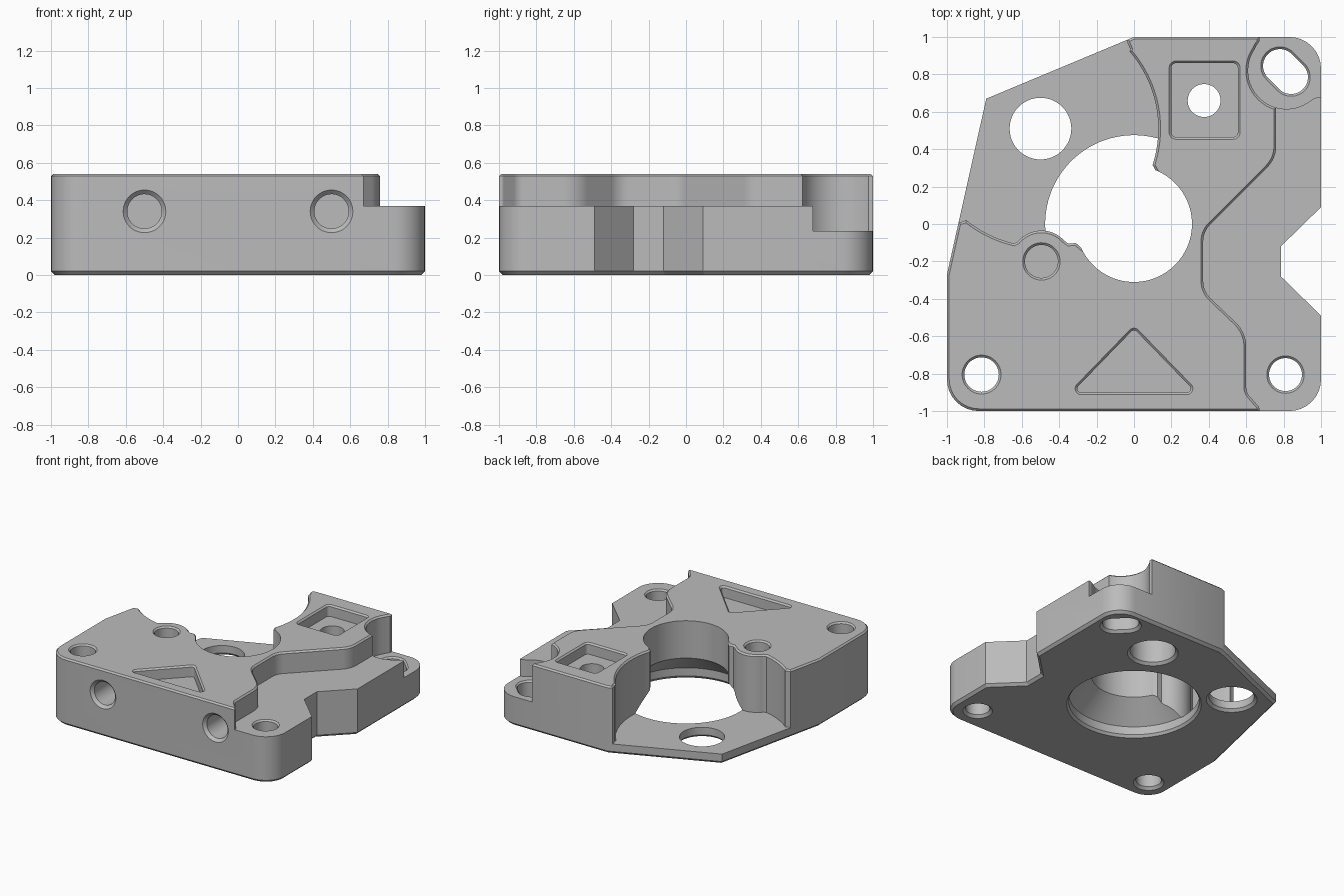
import bpy, bmesh
from math import radians, sin, cos, tan, pi
from mathutils import Vector

cube = bpy.data.objects.get("Cube")
if cube:
    bpy.data.objects.remove(cube, do_unlink=True)

grey = bpy.data.materials.new("plain grey")
grey.use_nodes = True
colour = (0.5, 0.5, 0.5, 1)
grey.diffuse_color = colour
grey.node_tree.nodes["Principled BSDF"].inputs["Base Color"].default_value = colour

TOP, SHELF, CORNER, PLATE = 0.54, 0.37, 0.235, 0.08
EDGE = 0.012


def arc(x, y, r, start, end, n=24):
    """Points along an arc, angles in degrees."""
    return [(x + r * cos(radians(start + (end - start) * i / n)),
             y + r * sin(radians(start + (end - start) * i / n))) for i in range(n + 1)]


def circle(x, y, r, n=48):
    return arc(x, y, r, 0, 360, n)[:-1]


def rounded(corners, n=8):
    """Closed outline from (x, y, radius) corners."""
    out = []
    for i, (x, y, r) in enumerate(corners):
        p = Vector((x, y))
        if r == 0:
            out.append(p)
            continue
        a = (Vector(corners[i - 1][:2]) - p).normalized()
        b = (Vector(corners[(i + 1) % len(corners)][:2]) - p).normalized()
        half = a.angle(b) / 2
        centre = p + (a + b).normalized() * r / sin(half)
        start = p + a * r / tan(half) - centre
        turn = pi - 2 * half
        sign = 1 if a.x * b.y - a.y * b.x < 0 else -1
        for k in range(n + 1):
            t = sign * turn * k / n
            out.append(centre + Vector((start.x * cos(t) - start.y * sin(t),
                                        start.x * sin(t) + start.y * cos(t))))
    return out


def grow(points, d):
    """Offset an outline outwards with mitred corners."""
    pts = [Vector(p) for p in points]
    area = sum(pts[i - 1].x * p.y - pts[i - 1].y * p.x for i, p in enumerate(pts))
    s = 1 if area > 0 else -1
    out = []
    for i, p in enumerate(pts):
        u = (p - pts[i - 1]).normalized()
        v = (pts[(i + 1) % len(pts)] - p).normalized()
        m = Vector((u.y + v.y, -u.x - v.x)) * s
        out.append(p + m * d / max(0.3, 1 + u.dot(v)))
    return out


def prism(name, outline, levels):
    """Stack the outline at (height, offset) levels into a closed solid."""
    bm = bmesh.new()
    rings = [[bm.verts.new((p.x, p.y, z)) for p in grow(outline, d)] for z, d in levels]
    for low, high in zip(rings, rings[1:]):
        for i in range(len(low)):
            bm.faces.new((low[i - 1], low[i], high[i], high[i - 1]))
    bm.faces.new(rings[0])
    bm.faces.new(rings[-1])
    bmesh.ops.recalc_face_normals(bm, faces=bm.faces)
    mesh = bpy.data.meshes.new(name)
    bm.to_mesh(mesh)
    bm.free()
    mesh.materials.append(grey)
    ob = bpy.data.objects.new(name, mesh)
    bpy.context.collection.objects.link(ob)
    return ob


cutters = []


def pocket(name, outline, floor, top=TOP):
    """Cutter open at the top, with a chamfered rim."""
    cutters.append(prism(name, outline, [(floor, 0), (top - EDGE, 0), (top, EDGE), (0.7, EDGE)]))


def through(name, outline, top):
    """Cutter through the whole body, chamfered at both rims."""
    cutters.append(prism(name, outline, [(-0.1, 0.02), (0, 0.02), (0.02, 0), (top - EDGE, 0),
                                         (top, EDGE), (0.7, EDGE)]))


# Main block
block = prism("bracket_body", rounded([
    (-1, -1, 0.17), (1, -1, 0.17), (1, -0.49, 0), (0.785, -0.28, 0), (0.785, -0.12, 0),
    (1, 0.09, 0), (1, 1, 0.17), (0, 1, 0), (-0.79, 0.67, 0), (-1, -0.27, 0)]),
    [(0, -0.02), (0.02, 0), (TOP - EDGE, 0), (TOP, -EDGE)])

# Stepped shelf on the left side
pocket("shelf_cutter", rounded([
    (0.68, -1.2, 0), (0.67, -0.98, 0.02), (0.6, -0.9, 0.07), (0.6, -0.58, 0.18),
    (0.37, -0.36, 0.13), (0.37, -0.04, 0.13), (0.76, 0.35, 0.16), (0.76, 0.72, 0),
    (1.2, 0.72, 0), (1.2, -1.2, 0)]), SHELF)

# Low rounded seat around the slot
seat = [(0.67, 1.2), (0.67, 0.975), (0.655, 0.955)] + arc(0.815, 0.82, 0.205, 146, 306)
seat += [(0.96, 0.67), (0.985, 0.68), (1.2, 0.68), (1.2, 1.2)]
pocket("corner_seat_cutter", seat, CORNER)

# Thin plate at the back, bounded by a wide arc and a boss
sweep = [(-0.035, 1.2), (-0.035, 0.97), (-0.02, 0.935)] + arc(-0.5, 0.51, 0.63, 41, -18)
sweep += [(0.108, 0.3), (0.13, 0.26), (0, 0), (-0.25, -0.15), (-0.285, -0.125),
          (-0.31, -0.102), (-0.35, -0.105)]
sweep += arc(-0.495, -0.2, 0.165, 42, 140) + arc(-0.5, 0.51, 0.63, 257, 231)
sweep += [(-0.92, 0.012), (-0.95, 0.008), (-1.2, 0.008), (-1.2, 1.2)]
pocket("plate_cutter", sweep, PLATE)

# Central bore with a conical mouth underneath
cutters.append(prism("bore_cutter", circle(0, 0, 0.31, 96), [
    (-0.1, 0.18), (0, 0.18), (0.02, 0.165), (PLATE + 0.005, 0.165), (0.24, 0), (0.7, 0)]))

# Mounting holes
through("front_right_hole", circle(-0.815, -0.805, 0.092), TOP)
through("front_left_hole", circle(0.81, -0.805, 0.088), SHELF)
through("back_slot", arc(0.78, 0.845, 0.09, 45, 225) + arc(0.84, 0.785, 0.09, 225, 405), CORNER)
cutters.append(prism("plate_hole", circle(-0.5, 0.51, 0.165),
                     [(-0.1, 0.02), (0, 0.02), (0.02, 0), (0.7, 0)]))
pocket("boss_hole", circle(-0.495, -0.2, 0.088), 0.2)

# Square recess with a counterbored hole below, and triangular recess
pocket("square_recess", rounded([(0.2, 0.465, 0.025), (0.555, 0.465, 0.025),
                                 (0.555, 0.86, 0.025), (0.2, 0.86, 0.025)]), 0.45)
cutters.append(prism("recess_hole", circle(0.375, 0.66, 0.088), [
    (-0.1, 0.097), (0, 0.097), (0.02, 0.077), (0.25, 0.077), (0.2501, 0), (0.7, 0)]))
pocket("triangle_recess", rounded([(-0.33, -0.9, 0.02), (0.33, -0.9, 0.02),
                                   (0, -0.56, 0.02)]), 0.45)

# Blind holes in the front face
for name, x in (("front_bore_right", -0.5), ("front_bore_left", 0.5)):
    bore = prism(name, circle(0, 0, 0.092), [(-0.35, 0), (-0.022, 0), (0, 0.022), (0.1, 0.022)])
    bore.location = (x, -1, 0.34)
    bore.rotation_euler.x = radians(90)
    cutters.append(bore)

# Apply every cut, then remove the cutters
bpy.context.view_layer.objects.active = block
block.select_set(True)
for cutter in cutters:
    cutter.hide_render = True
    cut = block.modifiers.new(cutter.name, 'BOOLEAN')
    cut.operation, cut.solver, cut.object = 'DIFFERENCE', 'EXACT', cutter
    bpy.ops.object.modifier_apply(modifier=cut.name)
for cutter in cutters:
    bpy.data.objects.remove(cutter, do_unlink=True)

bpy.ops.object.select_all(action='DESELECT')
block.select_set(True)
bpy.context.view_layer.objects.active = block
bpy.ops.object.shade_smooth_by_angle(angle=radians(30))
